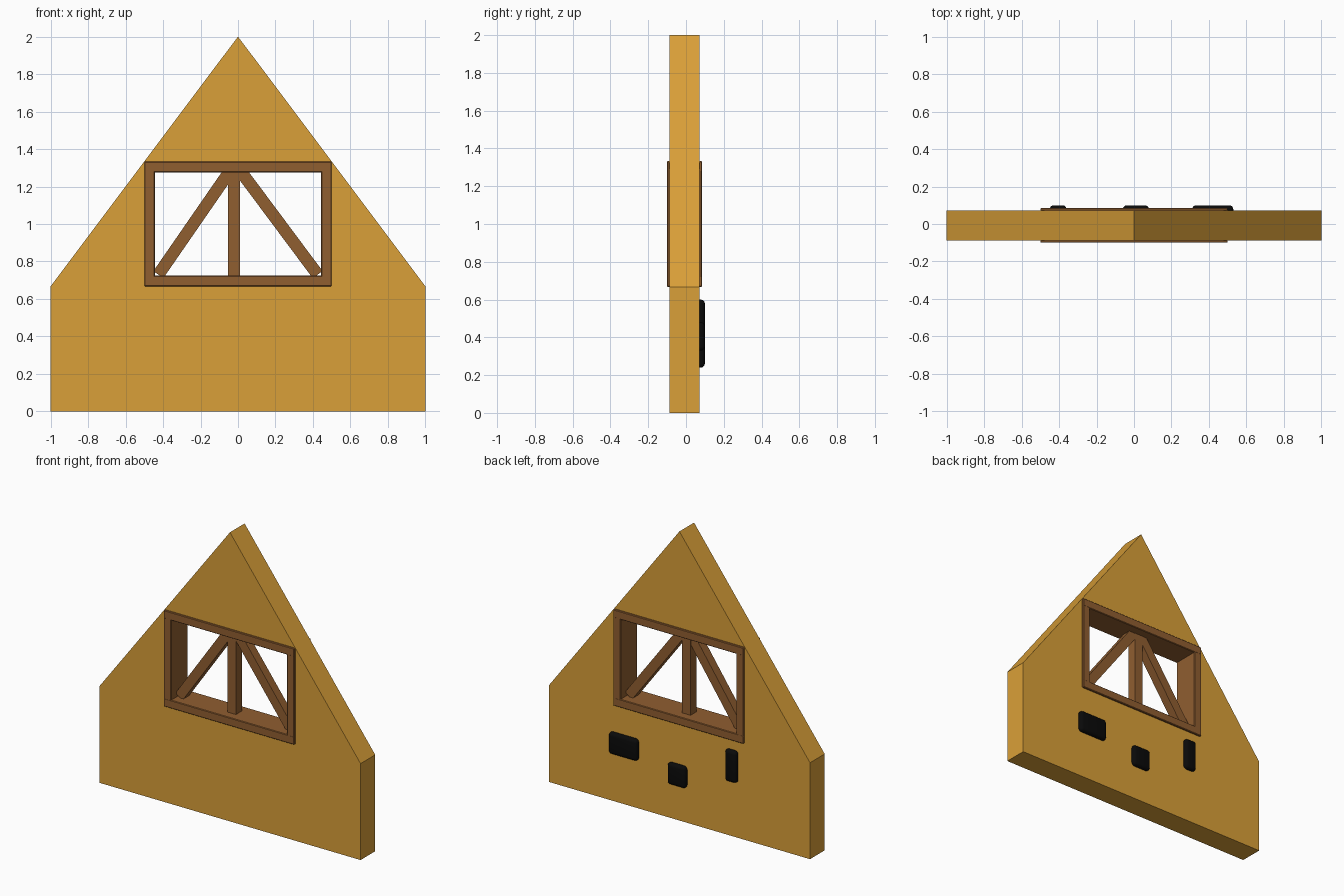
import bpy, bmesh, math
from mathutils import Matrix, Vector

if "Cube" in bpy.data.objects:
    bpy.data.objects.remove(bpy.data.objects["Cube"])


def material(name, rgb):
    m = bpy.data.materials.new(name)
    m.diffuse_color = (*rgb, 1)
    m.use_nodes = True
    m.node_tree.nodes["Principled BSDF"].inputs["Base Color"].default_value = m.diffuse_color
    return m


OCHRE = material("ochre_wall", (0.70, 0.35, 0.04))
BROWN = material("brown_wood", (0.28, 0.112, 0.03))
BLACK = material("black", (0.003, 0.003, 0.003))


def finish(bm, name, mat, bevel=0, segments=1):
    bmesh.ops.recalc_face_normals(bm, faces=bm.faces)
    if bevel:
        bmesh.ops.bevel(bm, geom=bm.edges[:], offset=bevel, segments=segments,
                        profile=0.5, affect='EDGES')
    me = bpy.data.meshes.new(name)
    bm.to_mesh(me)
    bm.free()
    me.materials.append(mat)
    ob = bpy.data.objects.new(name, me)
    bpy.context.collection.objects.link(ob)
    return ob


def extrude_ring(name, outer, inner, y0, y1, mat):
    """Plate in the xz plane with one hole, extruded from y0 to y1."""
    bm = bmesh.new()
    edges = []
    for loop in (outer, inner):
        vs = [bm.verts.new((x, y0, z)) for x, z in loop]
        edges += [bm.edges.new((vs[i - 1], vs[i])) for i in range(len(vs))]
    bmesh.ops.triangle_fill(bm, edges=edges, use_beauty=True)
    res = bmesh.ops.extrude_face_region(bm, geom=bm.faces[:], use_keep_orig=True)
    bmesh.ops.translate(bm, vec=(0, y1 - y0, 0),
                        verts=[g for g in res["geom"] if isinstance(g, bmesh.types.BMVert)])
    return finish(bm, name, mat)


def box(name, x0, x1, y0, y1, z0, z1, mat, bevel=0, segments=1):
    bm = bmesh.new()
    size = Vector((x1 - x0, y1 - y0, z1 - z0))
    mid = Vector((x0 + x1, y0 + y1, z0 + z1)) / 2
    bmesh.ops.create_cube(bm, size=1, matrix=Matrix.Translation(mid) @ Matrix.Diagonal((*size, 1)))
    return finish(bm, name, mat, bevel, segments)


def brace(name, a, b, width, y0, y1):
    """Slanted bar between two xz points."""
    dx, dz = b[0] - a[0], b[1] - a[1]
    ob = box(name, -width / 2, width / 2, y0, y1, 0, math.hypot(dx, dz), BROWN)
    ob.data.transform(Matrix.Translation((a[0], 0, a[1])) @ Matrix.Rotation(math.atan2(dx, dz), 4, 'Y'))


def rect(x, z0, z1):
    return [(-x, z0), (x, z0), (x, z1), (-x, z1)]


# Gable wall with window hole (hole edge hidden behind the frame)
extrude_ring("gable_wall", [(-1, 0), (1, 0), (1, 0.667), (0, 2), (-1, 0.667)],
             rect(0.47, 0.695, 1.305), -0.088, 0.072, OCHRE)

# Window frame
FY0, FY1, T = -0.10, 0.085, 0.057
for n, z in (("bottom", 0.667), ("top", 1.333 - T)):
    box("frame_" + n, -0.5, 0.5, FY0, FY1, z, z + T, BROWN, 0.004)
for n, x in (("left", -0.5), ("right", 0.5 - T)):
    box("frame_" + n, x, x + T, FY0 + 0.0005, FY1 - 0.0005, 0.668, 1.332, BROWN, 0.004)

# Post and diagonal braces
box("centre_post", -0.053, 0.012, -0.04, 0.025, 0.70, 1.30, BROWN)
brace("brace_left", (-0.425, 0.73), (-0.04, 1.287), 0.065, -0.0385, 0.0235)
brace("brace_right", (0.425, 0.73), (0.01, 1.287), 0.065, -0.0375, 0.0225)

# Rounded plates on the back
for i, (x0, x1, z0, z1) in enumerate([(0.31, 0.53, 0.33, 0.48),
                                      (-0.06, 0.08, 0.24, 0.39),
                                      (-0.45, -0.36, 0.38, 0.60)]):
    ob = box(f"back_plate_{i + 1}", x0, x1, 0.04, 0.10, z0, z1, BLACK, 0.022, 4)
    for p in ob.data.polygons:
        p.use_smooth = True
